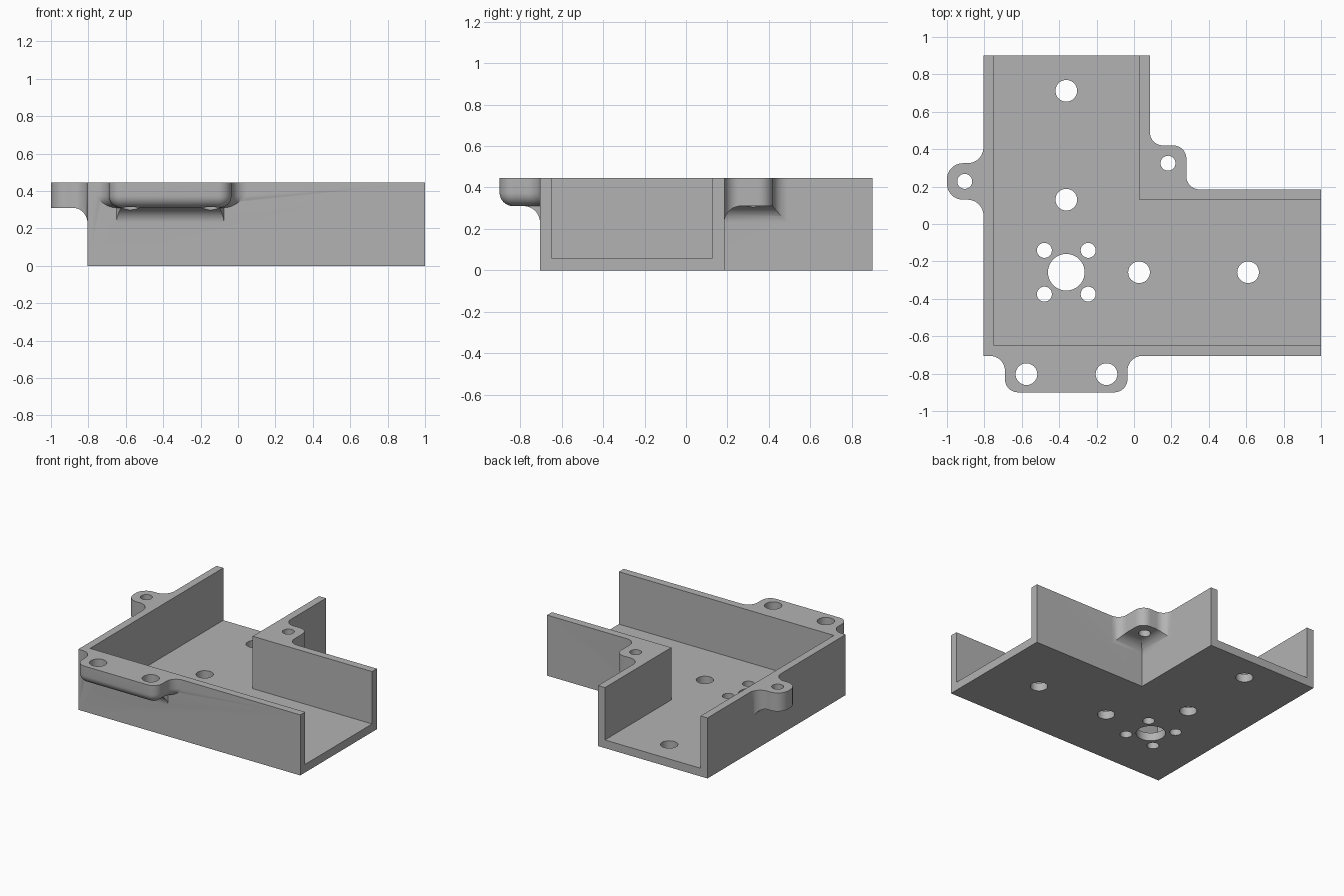
import bpy, bmesh, math
from mathutils import Vector

if "Cube" in bpy.data.objects:
    bpy.data.objects.remove(bpy.data.objects["Cube"], do_unlink=True)

TOP, FLOOR, EAR_Z, FILLET = 0.445, 0.06, 0.31, 0.08
L, R, F, B = -0.805, 1.0, -0.705, 0.9      # outer walls
IX, IY, WALL = 0.085, 0.185, 0.056         # inside corner, wall thickness
DEEP = 0.03                                # how far ears sink into a wall

grey = bpy.data.materials.new("plain grey")
grey.use_nodes = True
grey.diffuse_color = (0.45, 0.45, 0.45, 1)
grey.node_tree.nodes["Principled BSDF"].inputs["Base Color"].default_value = grey.diffuse_color


def loft(name, rings):
    """Closed solid through rings of equal point count."""
    bm = bmesh.new()
    rows = [[bm.verts.new(p) for p in ring] for ring in rings]
    n = len(rows[0])
    for a, b in zip(rows, rows[1:]):
        for i in range(n):
            j = (i + 1) % n
            bm.faces.new((a[i], a[j], b[j], b[i]))
    bm.faces.new(rows[0])
    bm.faces.new(rows[-1])
    bmesh.ops.recalc_face_normals(bm, faces=bm.faces)
    mesh = bpy.data.meshes.new(name)
    bm.to_mesh(mesh)
    bm.free()
    mesh.materials.append(grey)
    ob = bpy.data.objects.new(name, mesh)
    bpy.context.collection.objects.link(ob)
    return ob


def slab(name, outline, z0, z1):
    return loft(name, [[(x, y, z) for x, y in outline] for z in (z0, z1)])


def cylinder(x, y, r, z0, z1):
    turn = [2 * math.pi * i / 40 for i in range(40)]
    return slab("hole", [(x + r * math.cos(t), y + r * math.sin(t)) for t in turn], z0, z1)


def combine(ob, other, operation):
    mod = ob.modifiers.new("combine", "BOOLEAN")
    mod.operation, mod.solver, mod.object = operation, "EXACT", other
    bpy.context.view_layer.objects.active = ob
    bpy.ops.object.modifier_apply(modifier=mod.name)
    bpy.data.objects.remove(other, do_unlink=True)


def rounded(corners, steps=10):
    """Outline from (x, y, radius) corners, square corners joined by arcs."""
    out = []
    for i, (x, y, r) in enumerate(corners):
        p = Vector((x, y))
        if r <= 0:
            out.append(p)
            continue
        a = (Vector(corners[i - 1][:2]) - p).normalized()
        b = (Vector(corners[(i + 1) % len(corners)][:2]) - p).normalized()
        for k in range(steps + 1):
            t = math.pi / 2 * k / steps
            out.append(p + a * r * (1 - math.sin(t)) + b * r * (1 - math.cos(t)))
    return out


def fillet_block(to_world, u0, u1):
    """Block above the ear underside, curving down to meet the wall."""
    prof = [(-0.05, 0.5), (-0.05, EAR_Z - FILLET)]
    for k in range(13):
        t = math.pi / 2 * k / 12
        prof.append((FILLET * (1 - math.cos(t)), EAR_Z - FILLET * (1 - math.sin(t))))
    prof += [(0.4, EAR_Z), (0.4, 0.5)]
    return loft("fillet_block", [[(*to_world(u, v), z) for v, z in prof] for u in (u0, u1)])


def wall_ear(name, to_world, u0, u1, depth, corner, flare, edge_round=0):
    """Ear on a straight wall; u runs along the wall and v out of it."""
    def ring(z, e):
        pts = rounded([(u0 - flare, -e, 0), (u0 + e, -e, flare + e),
                       (u0 + e, depth - e, corner - e), (u1 - e, depth - e, corner - e),
                       (u1 - e, -e, flare + e), (u1 + flare, -e, 0)])
        pts = [(u, max(v, -DEEP)) for u, v in pts]
        pts = [(u0 - flare, -DEEP - 0.01)] + pts + [(u1 + flare, -DEEP - 0.01)]
        return [(*to_world(u, v), z) for u, v in pts]
    levels = [(TOP, 0)]
    if edge_round:
        for k in range(9):
            t = math.pi / 2 * k / 8
            levels.append((EAR_Z + edge_round * (1 - math.sin(t)), edge_round * (1 - math.cos(t))))
    levels.append((0.2, edge_round))
    ear = loft(name, [ring(z, e) for z, e in levels])
    combine(ear, fillet_block(to_world, u0 - 0.3, u1 + 0.3), "INTERSECT")
    return ear


# L-shaped tray, open at both ends
body = slab("corner_channel", [(L, F), (R, F), (R, IY), (IX, IY), (IX, B), (L, B)], 0, TOP)
a, b, c, d = L + WALL, F + WALL, IX - WALL, IY - WALL
combine(body, slab("hollow", [(a, b), (R + 1, b), (R + 1, d), (c, d), (c, B + 1), (a, B + 1)],
                   FLOOR, TOP + 1), "DIFFERENCE")

# Front mounting tab with rounded lower edge
tab = wall_ear("front_tab", lambda u, v: (u, F - v), -0.69, -0.035, 0.195, 0.07, 0.08, 0.065)
# Ear on the side wall
side = wall_ear("side_ear", lambda u, v: (L - v, u), 0.13, 0.325, 0.195, 0.085, 0.085)

# Ear in the inside corner, filleted to both walls
ex, ey, r = 0.28, 0.42, 0.07
nook = slab("inside_corner_ear", rounded([
    (IX - DEEP, IY - DEEP, 0), (IX - DEEP, ey + r, 0), (IX, ey + r, 0), (IX, ey, r),
    (ex, ey, r), (ex, IY, r), (ex + r, IY, 0), (ex + r, IY - DEEP, 0)]), 0.2, TOP)
block = fillet_block(lambda u, v: (IX + v, u), 0.1, 0.6)
# keep only what lies under both wall curves together
combine(block, fillet_block(lambda u, v: (u, IY + v), 0.01, 0.55), "UNION")
combine(nook, block, "INTERSECT")

for ear in (tab, side, nook):
    combine(body, ear, "UNION")

# Holes in the ears
for x, y, rad in [(-0.575, -0.803, 0.058), (-0.147, -0.803, 0.058),
                  (-0.905, 0.228, 0.04), (0.182, 0.325, 0.04)]:
    combine(body, cylinder(x, y, rad, 0.1, 0.6), "DIFFERENCE")

# Holes in the floor: shaft hole, four screws around it, and one pair along each arm
cx, cy = -0.362, -0.258
holes = [(cx, cy, 0.098), (cx, 0.13, 0.058), (cx, 0.712, 0.058),
         (0.027, cy, 0.058), (0.61, cy, 0.058)]
holes += [(cx + sx * 0.117, cy + sy * 0.117, 0.04) for sx in (-1, 1) for sy in (-1, 1)]
for x, y, rad in holes:
    combine(body, cylinder(x, y, rad, -0.1, 0.2), "DIFFERENCE")

# Smooth curves, sharp edges
bpy.ops.object.select_all(action="DESELECT")
body.select_set(True)
bpy.context.view_layer.objects.active = body
bpy.ops.object.shade_smooth_by_angle(angle=math.radians(30))
